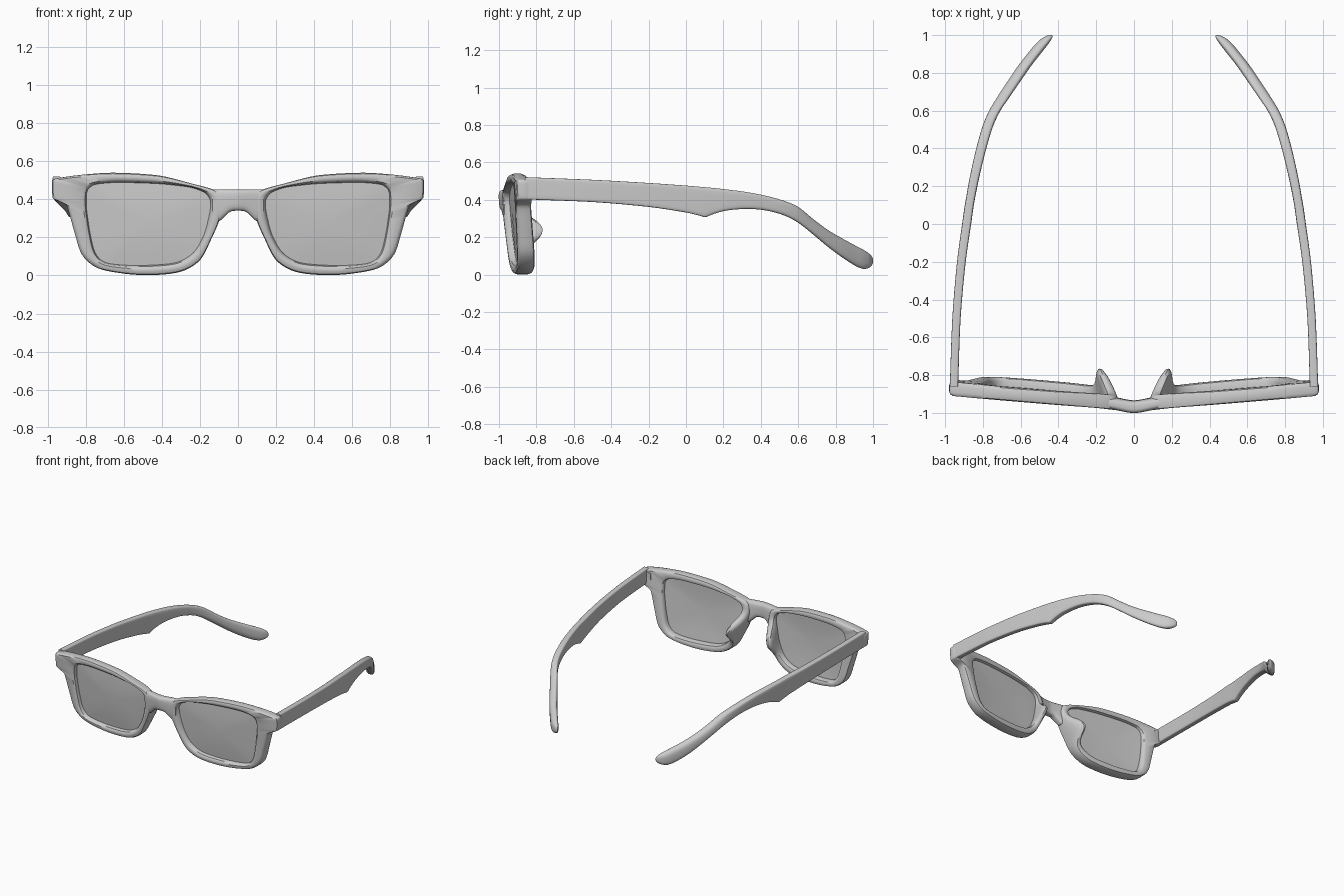
import bpy, bmesh
from math import sin, cos, pi, exp, copysign
from mathutils import Vector

if "Cube" in bpy.data.objects:
    bpy.data.objects.remove(bpy.data.objects["Cube"])


def spline(points, steps, closed=False):
    """Smooth curve through points of any dimension, tangents limited to avoid loops."""
    p = [Vector(q) for q in points]
    n = len(p)

    def tangent(i):
        a = p[(i - 1) % n] if closed else p[max(i - 1, 0)]
        b = p[(i + 1) % n] if closed else p[min(i + 1, n - 1)]
        t = (b - a) / 2
        m = min([d for d in ((p[i] - a).length, (b - p[i]).length) if d > 0])
        return t * (m / t.length) if t.length > m else t

    out = []
    for i in range(n if closed else n - 1):
        j = (i + 1) % n
        ti, tj = tangent(i), tangent(j)
        for k in range(steps):
            s = k / steps
            out.append(p[i] * (2*s**3 - 3*s*s + 1) + ti * (s**3 - 2*s*s + s)
                       + p[j] * (3*s*s - 2*s**3) + tj * (s**3 - s*s))
    if not closed:
        out.append(p[-1])
    return out


def loft(name, rings, closed=False, mirror=True, angle=40):
    """Skin a list of equal closed rings; cap the ends unless the loft is closed."""
    bm = bmesh.new()
    rows = [[bm.verts.new(v) for v in r] for r in rings]
    n = len(rows[0])
    pairs = list(zip(rows, rows[1:])) + ([(rows[-1], rows[0])] if closed else [])
    for a, b in pairs:
        for i in range(n):
            bm.faces.new((a[i], a[(i + 1) % n], b[(i + 1) % n], b[i]))
    if not closed:
        bm.faces.new(rows[0])
        bm.faces.new(rows[-1])
    bmesh.ops.recalc_face_normals(bm, faces=bm.faces)
    me = bpy.data.meshes.new(name)
    bm.to_mesh(me)
    bm.free()
    ob = bpy.data.objects.new(name, me)
    bpy.context.collection.objects.link(ob)
    if mirror:
        m = ob.modifiers.new("mirror", 'MIRROR')
        m.use_mirror_merge = False
    bpy.ops.object.select_all(action='DESELECT')
    ob.select_set(True)
    bpy.context.view_layer.objects.active = ob
    bpy.ops.object.shade_smooth_by_angle(angle=angle * pi / 180)
    return ob


def rounded(n, power):
    """Unit rounded-square section."""
    f = lambda v: copysign(abs(v) ** (2 / power), v)
    return [(f(cos(2*pi*(i + .5)/n)), f(sin(2*pi*(i + .5)/n))) for i in range(n)]


def front_y(x, z):
    x = abs(x)
    return -.992 + .085*x - .015*exp(-(x/.12)**2) + .06*(.5 - z)


def depth(z):
    return .075 + .04*(.5 - z)


# Rim: outer x, z and matching lens opening x, z
rim_points = [
    (.095, .425, .148, .40), (.14, .455, .175, .435), (.25, .485, .25, .463),
    (.42, .526, .42, .482), (.66, .54, .64, .488), (.85, .526, .75, .478),
    (.966, .508, .785, .455), (.978, .49, .795, .43), (.974, .41, .796, .38),
    (.955, .395, .795, .35), (.90, .365, .79, .31), (.86, .23, .776, .22),
    (.82, .11, .75, .12), (.74, .04, .70, .07), (.60, .01, .60, .055),
    (.45, .002, .45, .055), (.30, .02, .32, .07), (.20, .08, .235, .12),
    (.14, .19, .18, .21), (.10, .28, .155, .30), (.085, .36, .145, .36)]
loop = spline(rim_points, 5, closed=True)

rings = []
for q in loop:
    outer, inner = Vector((q[0], q[1])), Vector((q[2], q[3]))
    w = (outer - inner).length
    k = min(.02, .35*w)
    th = depth(outer.y)
    # the nose pad is a swelling at the back of the rim
    pad = .115*exp(-((outer.y - .23)/.085)**2) if outer.x < .3 else 0
    section = [(0, .035), (.35*k, .009), (k, 0), (w - k, 0), (w - .3*k, .3*k),
               (w, k), (w, th - k), (w - .3*k, th - .3*k), (w - k, th),
               (k, th), (.3*k, th - .3*k), (0, th - k)]
    ring = []
    for u, d in section:
        p = inner.lerp(outer, u / w)
        f = d / th
        ring.append((p.x + .3*pad*f*f, front_y(p.x, p.y) + d + pad*f*f, p.y))
    rings.append(ring)
loft("rims", rings, closed=True)

# Lenses: gently domed sheets seated in the rims
centre = Vector((.47, .28))


def lens_ring(s, back):
    ring = []
    for q in loop:
        p = centre + (Vector((q[2], q[3])) - centre) * s
        ring.append((p.x, front_y(p.x, p.y) + .034 - .012*(1 - min(s, 1)**2) + back, p.y))
    return ring


scales = [.02, .25, .5, .75, .9, 1.03]
loft("lenses", [lens_ring(s, 0) for s in scales] + [lens_ring(s, .014) for s in scales[::-1]])

# Bridge: arch joining the rims, x, bottom z, top z
half = [(0, .34, .452), (.04, .335, .452), (.075, .305, .453), (.10, .285, .453), (.135, .29, .453)]
stations = [(-x, a, b) for x, a, b in half[:0:-1]] + half
rings = []
for x, lo, hi in spline(stations, 4):
    ring = []
    for a, b in rounded(24, 3.5):
        z = (lo + hi)/2 + b*(hi - lo)/2
        ring.append((x, front_y(x, z) + .033 + a*.033, z))
    rings.append(ring)
loft("bridge", rings, mirror=False)

# Temples: y, centre x, bottom z, top z, half thickness
temple = [
    (-.86, .953, .402, .521, .022), (-.5, .940, .388, .507, .022),
    (-.2, .914, .362, .49, .023), (0, .886, .332, .476, .024),
    (.08, .875, .313, .469, .024), (.105, .871, .307, .467, .024),
    (.15, .863, .325, .463, .024), (.22, .850, .343, .455, .025),
    (.32, .828, .351, .442, .026), (.42, .803, .344, .423, .027),
    (.52, .773, .318, .396, .028), (.60, .737, .277, .362, .03),
    (.68, .686, .214, .297, .033), (.76, .632, .147, .238, .034),
    (.84, .577, .088, .191, .035), (.91, .522, .044, .153, .035),
    (.95, .490, .03, .132, .034), (.98, .464, .037, .112, .028),
    (.995, .447, .052, .095, .017), (1.0, .442, .065, .08, .006)]
rings = []
for y, x, lo, hi, t in spline(temple, 4):
    # boxy near the hinge, rounder towards the ear tip
    power = 7 - 4.2*min(1, max(0, (y + .1)/.8))
    rings.append([(x + a*t, y, (lo + hi)/2 + b*(hi - lo)/2) for a, b in rounded(28, power)])
loft("temples", rings)

# Hinge blocks inside the corners
rings = [[(.925 + a*.03, y, .455 + b*.04) for a, b in rounded(16, 6)] for y in (-.87, -.835)]
loft("hinge_blocks", rings)
